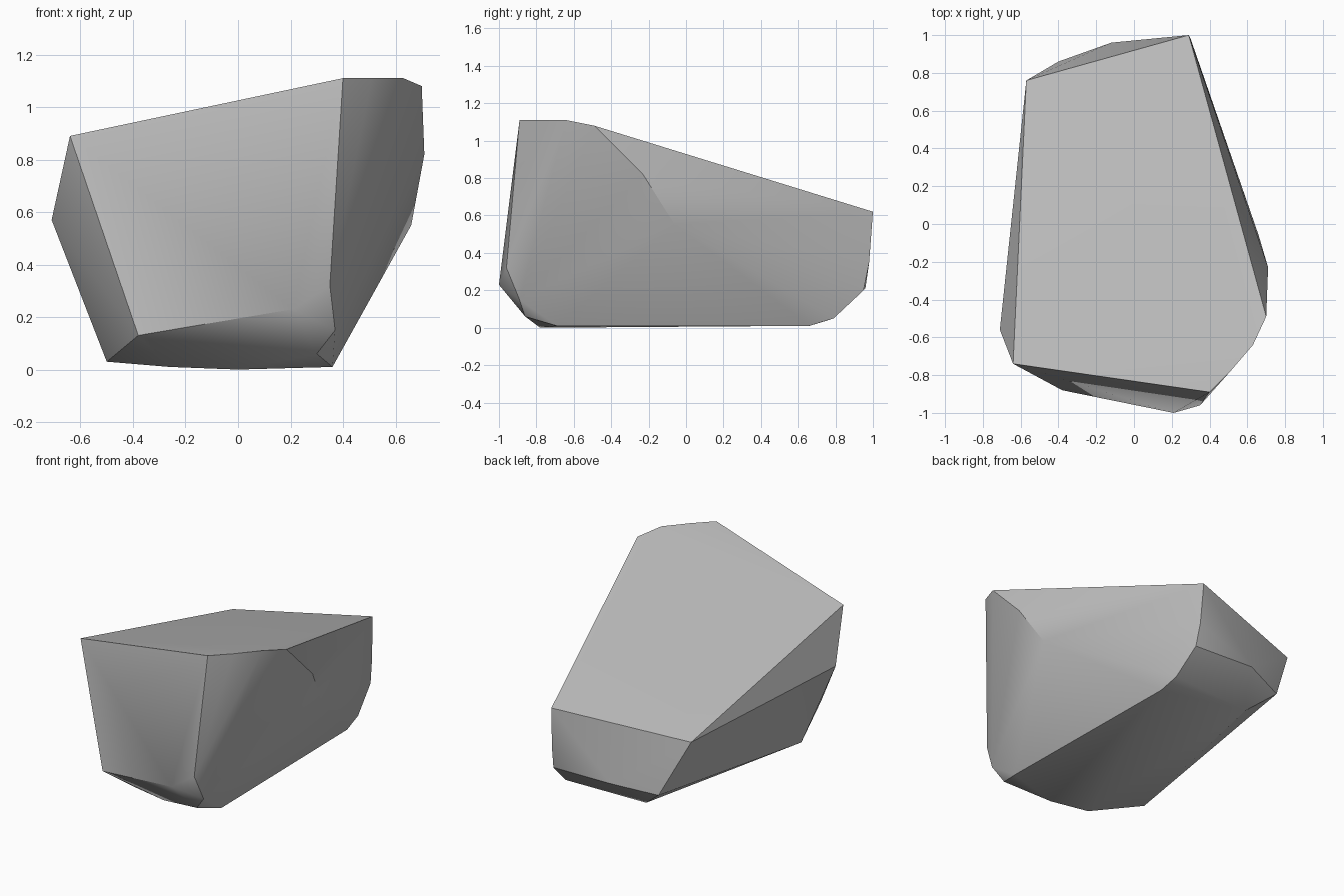
import bpy
import bmesh
import math

cube = bpy.data.objects.get("Cube")
if cube:
    bpy.data.objects.remove(cube, do_unlink=True)

# Corner groups of the faceted boulder, joined by a convex hull
top_rim = [(-.64, -.74, .89), (.4, -.89, 1.11), (.51, -.78, 1.11), (.63, -.64, 1.11),
           (.7, -.49, 1.08), (.29, 1, .62), (-.57, .76, .53)]
front_chin = [(-.38, -.88, .13), (.21, -1, .23), (.35, -.96, .32),
              (.37, -.89, .15), (.3, -.86, .06)]
side_bulges = [(-.71, -.56, .57), (.71, -.23, .82), (.66, -.06, .55)]
back_corners = [(.3, .98, .35), (.31, .95, .2), (-.12, .96, .21), (-.4, .86, .17)]
underside = [(.36, -.69, .01), (0, -.78, 0), (-.26, -.74, .01), (-.5, -.5, .03),
             (-.24, .76, .04), (.33, .79, .05), (.34, .66, .01)]


def make_material(name, color):
    material = bpy.data.materials.new(name)
    material.use_nodes = True
    material.diffuse_color = color
    shader = next(n for n in material.node_tree.nodes if n.type == 'BSDF_PRINCIPLED')
    shader.inputs["Base Color"].default_value = color
    shader.inputs["Roughness"].default_value = .9
    return material


def make_hull(name, points, material):
    bm = bmesh.new()
    for point in points:
        bm.verts.new(point)
    hull = bmesh.ops.convex_hull(bm, input=bm.verts[:])
    loose = set(hull["geom_interior"]) | set(hull["geom_unused"])
    inner = [g for g in loose if isinstance(g, bmesh.types.BMVert)]
    bmesh.ops.delete(bm, geom=inner, context='VERTS')
    bmesh.ops.recalc_face_normals(bm, faces=bm.faces[:])
    mesh = bpy.data.meshes.new(name)
    bm.to_mesh(mesh)
    bm.free()
    mesh.materials.append(material)
    rock = bpy.data.objects.new(name, mesh)
    bpy.context.collection.objects.link(rock)
    return rock


# Boulder, softly shaded with crisp edges
stone_gray = make_material("stone_gray", (.5, .5, .5, 1))
corners = top_rim + front_chin + side_bulges + back_corners + underside
boulder = make_hull("boulder", corners, stone_gray)
bpy.ops.object.select_all(action='DESELECT')
boulder.select_set(True)
bpy.context.view_layer.objects.active = boulder
bpy.ops.object.shade_smooth_by_angle(angle=math.radians(30))
